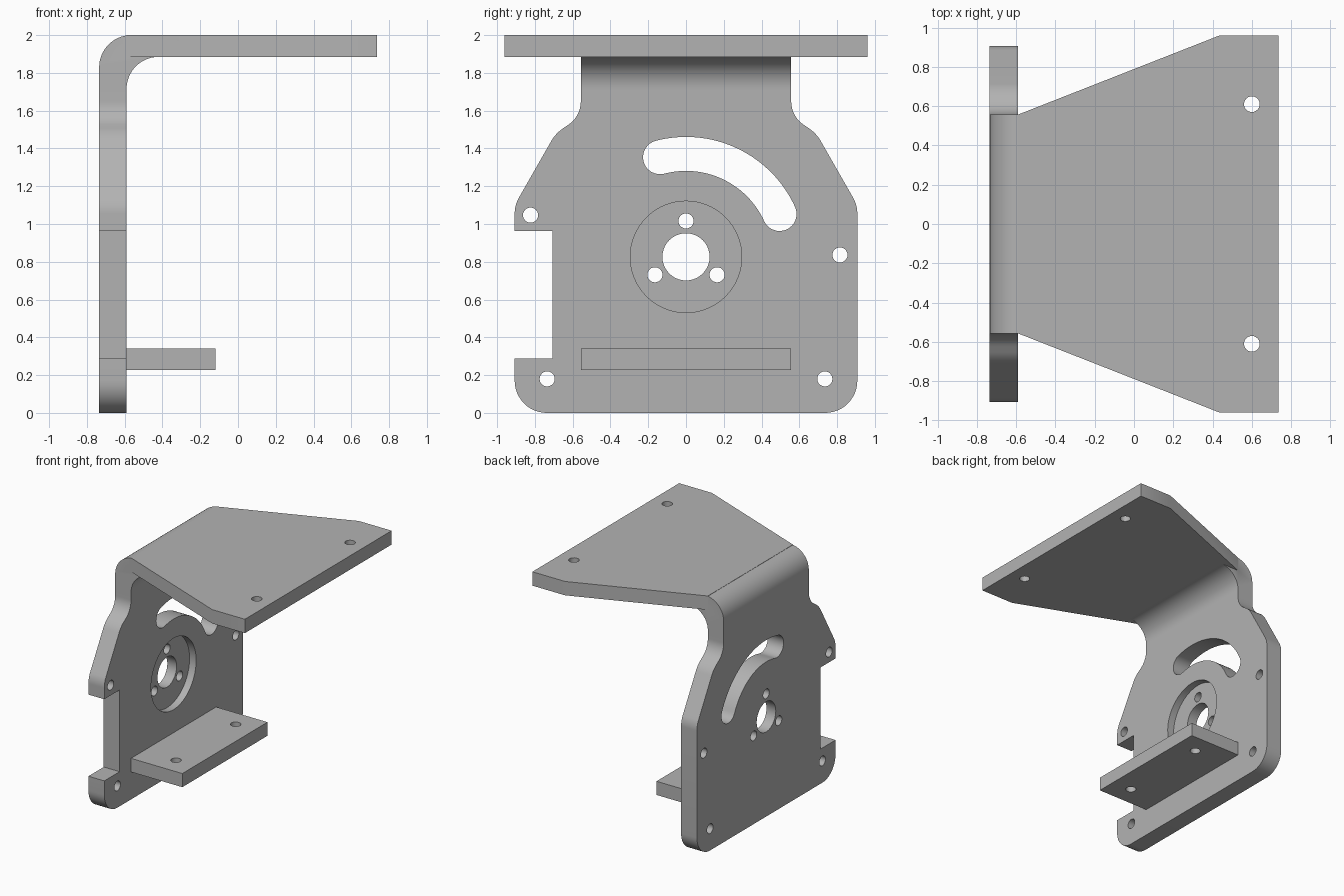
import bpy, bmesh
from math import sin, cos, tan, radians, tau
from mathutils import Vector

cube = bpy.data.objects.get("Cube")
if cube:
    bpy.data.objects.remove(cube, do_unlink=True)

grey = bpy.data.materials.new("plain_grey")
grey.use_nodes = True
colour = (0.45, 0.45, 0.45, 1)
grey.diffuse_color = colour
grey.node_tree.nodes["Principled BSDF"].inputs["Base Color"].default_value = colour

AXES = {
    "x": lambda a, b, d: (d, a, b),
    "y": lambda a, b, d: (a, d, b),
    "z": lambda a, b, d: (a, b, d),
}


def prism(name, outline, axis, low, high):
    """Extrude a closed 2D outline along an axis."""
    bm = bmesh.new()
    face = bm.faces.new([bm.verts.new(AXES[axis](a, b, low)) for a, b in outline])
    new = bmesh.ops.extrude_face_region(bm, geom=[face])["geom"]
    shift = AXES[axis](0, 0, high - low)
    bmesh.ops.translate(bm, vec=shift, verts=[v for v in new if isinstance(v, bmesh.types.BMVert)])
    bmesh.ops.recalc_face_normals(bm, faces=bm.faces)
    mesh = bpy.data.meshes.new(name)
    bm.to_mesh(mesh)
    bm.free()
    mesh.materials.append(grey)
    obj = bpy.data.objects.new(name, mesh)
    bpy.context.collection.objects.link(obj)
    return obj


def rounded(corners, steps=12):
    """Outline from (a, b, radius) corners, with tangent arcs at the rounded ones."""
    points = []
    for i, (a, b, radius) in enumerate(corners):
        p = Vector((a, b))
        if not radius:
            points.append(p)
            continue
        to_prev = (Vector(corners[i - 1][:2]) - p).normalized()
        to_next = (Vector(corners[(i + 1) % len(corners)][:2]) - p).normalized()
        half = to_prev.angle(to_next) / 2
        centre = p + (to_prev + to_next).normalized() * radius / sin(half)
        start = p + to_prev * radius / tan(half) - centre
        end = p + to_next * radius / tan(half) - centre
        sweep = start.angle(end)
        for k in range(steps + 1):
            t = k / steps
            points.append(centre + (start * sin((1 - t) * sweep) + end * sin(t * sweep)) / sin(sweep))
    return points


def arc(a, b, radius, first, last, steps):
    angles = [radians(first + (last - first) * k / steps) for k in range(steps + 1)]
    return [(a + radius * cos(t), b + radius * sin(t)) for t in angles]


def circle(a, b, radius, sides=40):
    return [(a + radius * cos(tau * k / sides), b + radius * sin(tau * k / sides)) for k in range(sides)]


def combine(target, other, operation):
    mod = target.modifiers.new(operation.title(), "BOOLEAN")
    mod.operation = operation
    mod.solver = "EXACT"
    mod.object = other
    bpy.context.view_layer.objects.active = target
    bpy.ops.object.modifier_apply(modifier=mod.name)
    bpy.data.objects.remove(other, do_unlink=True)


def cut(target, outline, axis, low, high):
    combine(target, prism("cutter", outline, axis, low, high), "DIFFERENCE")


BACK, FACE = -0.735, -0.59      # upright plate faces
UNDER, TOP = 1.885, 2.0         # top plate faces
NECK, SEAM = 0.557, 1.7
HOLE = 0.04

# Upright plate: mirrored outline, with a notch in one edge
side = [(0.907, 0, 0.17), (0.907, 1.1, 0.17), (0.69, 1.48, 0.2), (NECK, 1.57, 0.15), (NECK, SEAM, 0)]
mirrored = [(-y, z, r) for y, z, r in reversed(side)]
bracket = prism("bracket", rounded(side + mirrored), "x", BACK, FACE)
cut(bracket, [(-1, 0.287), (-0.707, 0.287), (-0.707, 0.963), (-1, 0.963)], "x", -1, 0)

# Round recess, bore and screw holes
HUB = 0.826
cut(bracket, circle(0, HUB, 0.295, 64), "x", FACE - 0.06, 0)
cut(bracket, circle(0, HUB, 0.125), "x", -1, 0)
for angle in (90, 210, 330):
    t = radians(angle)
    cut(bracket, circle(0.19 * cos(t), HUB + 0.19 * sin(t), HOLE, 24), "x", -1, 0)
for y, z in ((-0.735, 0.18), (0.735, 0.18), (-0.823, 1.047), (0.815, 0.836)):
    cut(bracket, circle(y, z, HOLE, 24), "x", -1, 0)

# Curved slot around the bore
MID, HALF, A0, A1 = 0.545, 0.09, 24.6, 104.6
ends = [(MID * cos(radians(a)), HUB + MID * sin(radians(a))) for a in (A0, A1)]
slot = arc(0, HUB, MID + HALF, A0, A1, 32)
slot += arc(*ends[1], HALF, A1, A1 + 180, 16)[1:]
slot += arc(0, HUB, MID - HALF, A1, A0, 32)[1:]
slot += arc(*ends[0], HALF, A0 + 180, A0 + 360, 16)[1:-1]
cut(bracket, slot, "x", -1, 0)

# Bend between the upright and the top plate
bend = prism("bend", rounded([
    (BACK, SEAM, 0), (BACK, TOP, 0.17), (-0.4, TOP, 0),
    (-0.4, UNDER, 0), (FACE, UNDER, 0.17), (FACE, SEAM, 0)], 16), "y", -NECK, NECK)
combine(bracket, bend, "UNION")

# Flared top plate with two holes
flare = [(FACE, -NECK), (0.436, -0.96), (0.735, -0.96), (0.735, 0.96), (0.436, 0.96), (FACE, NECK)]
top_plate = prism("top_plate", flare, "z", UNDER, TOP)
for y in (-0.61, 0.61):
    cut(top_plate, circle(0.6, y, HOLE, 24), "z", 1, 3)
combine(bracket, top_plate, "UNION")

# Lower shelf with two holes
shelf = prism("shelf", [(FACE, -NECK), (-0.12, -NECK), (-0.12, NECK), (FACE, NECK)], "z", 0.227, 0.34)
for y in (-0.39, 0.39):
    cut(shelf, circle(-0.295, y, HOLE, 24), "z", 0, 1)

# Smooth the curved walls and keep the sharp edges
for obj in (bracket, shelf):
    bpy.ops.object.select_all(action="DESELECT")
    obj.select_set(True)
    bpy.context.view_layer.objects.active = obj
    bpy.ops.object.shade_smooth_by_angle(angle=radians(30))
